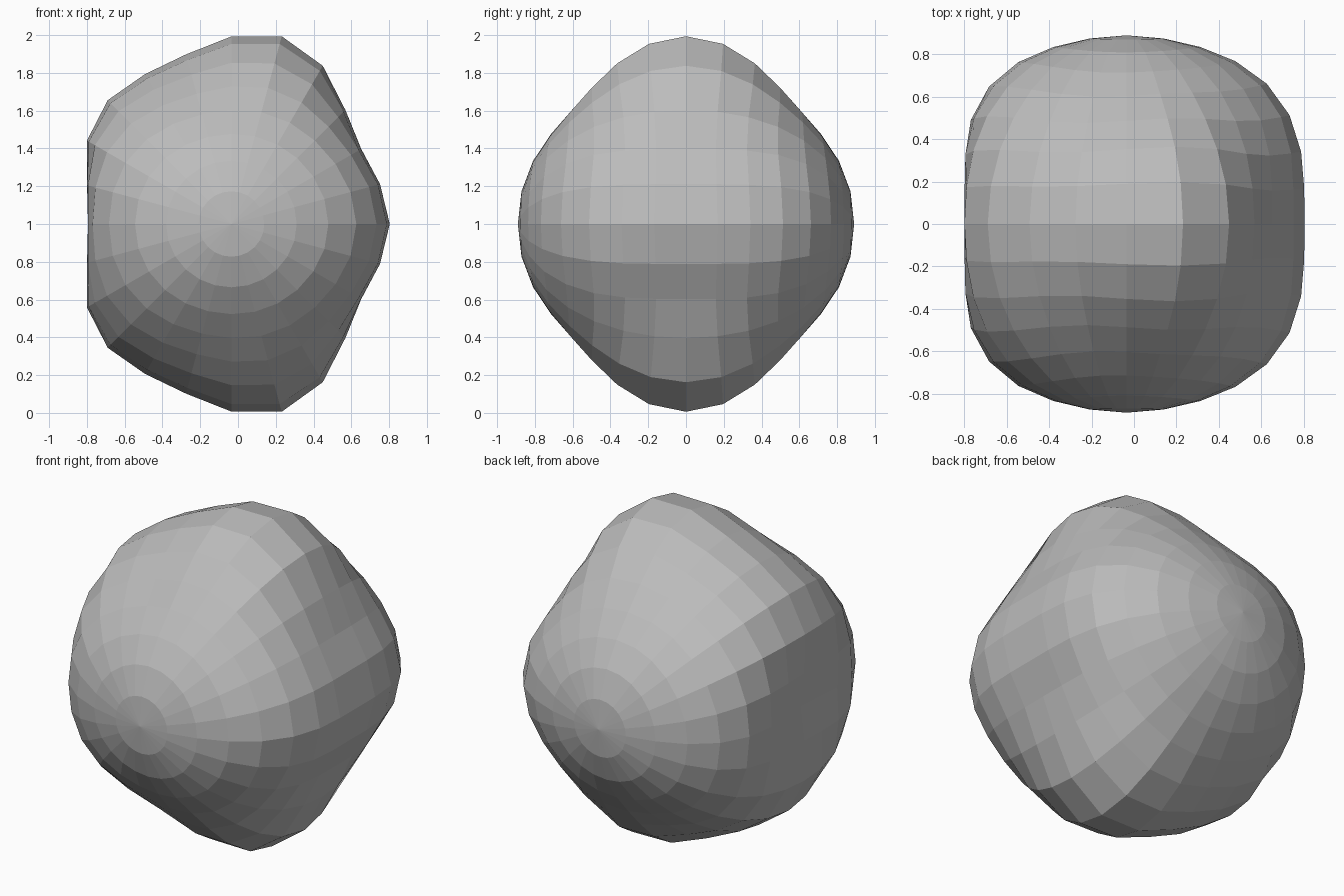
import bpy
import bmesh
from math import atan2, asin, cos, sin, pi
from mathutils import Matrix

cube = bpy.data.objects.get("Cube")
if cube:
    bpy.data.objects.remove(cube)

RADIUS = 0.89
CENTRE = (-0.035, 0.0, 1.0)


def lumpy_radius(d):
    """Distance from the centre along the unit direction d."""
    turn = atan2(d.z, d.x)
    lat = asin(max(-1.0, min(1.0, d.y)))
    c = cos(lat)
    stretch = -0.103 * cos(2 * turn) * cos(3 * lat) * c ** 2
    lobes = 0.0515 * cos(5 * turn) * c ** 5
    return RADIUS + stretch + lobes


# Stone material
stone = bpy.data.materials.new("stone_grey")
stone.use_nodes = True
grey = (0.5, 0.5, 0.5, 1.0)
stone.diffuse_color = grey
stone.node_tree.nodes["Principled BSDF"].inputs["Base Color"].default_value = grey

# Boulder: sphere with its poles at front and back, pushed out into five lobes
bm = bmesh.new()
bmesh.ops.create_uvsphere(bm, u_segments=24, v_segments=16, radius=1.0,
                          matrix=Matrix.Rotation(pi / 2, 4, "X"))
for v in bm.verts:
    d = v.co.normalized()
    v.co = d * lumpy_radius(d)
bmesh.ops.recalc_face_normals(bm, faces=bm.faces)

mesh = bpy.data.meshes.new("boulder")
bm.to_mesh(mesh)
bm.free()
mesh.materials.append(stone)
boulder = bpy.data.objects.new("boulder", mesh)
boulder.location = CENTRE
bpy.context.collection.objects.link(boulder)
